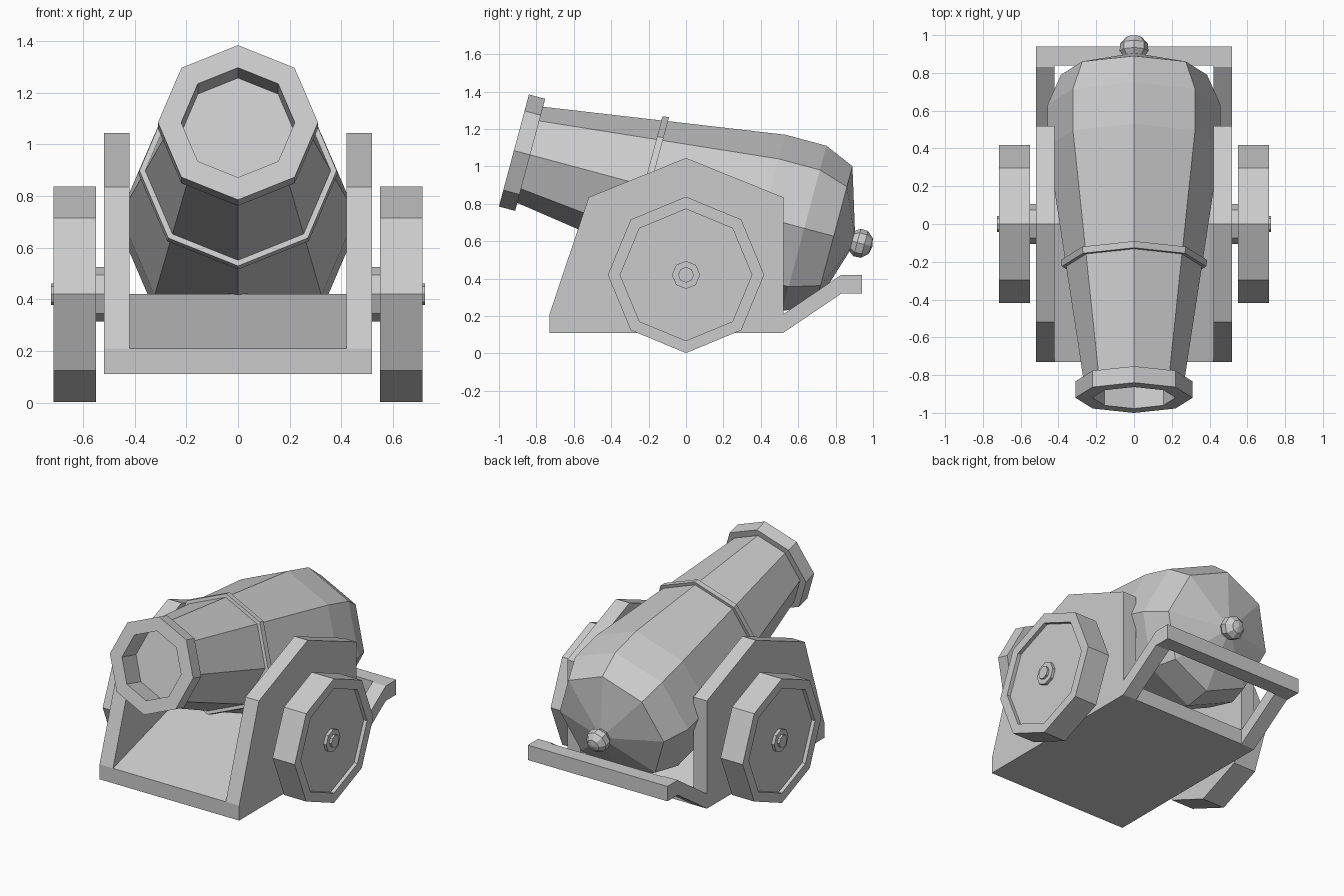
import bpy, bmesh
from math import radians, sin, cos, pi
from mathutils import Matrix

if "Cube" in bpy.data.objects:
    bpy.data.objects.remove(bpy.data.objects["Cube"])


def finish(name, bm):
    bmesh.ops.remove_doubles(bm, verts=bm.verts, dist=1e-5)
    bmesh.ops.recalc_face_normals(bm, faces=bm.faces)
    me = bpy.data.meshes.new(name)
    bm.to_mesh(me)
    bm.free()
    ob = bpy.data.objects.new(name, me)
    bpy.context.collection.objects.link(ob)
    return ob


def lathe(name, profile, matrix, n=8):
    """Turn (height, radius) points around local z; zero radius makes a pole."""
    bm = bmesh.new()
    rings = []
    for h, r in profile:
        if r == 0:
            rings.append([bm.verts.new((0, 0, h))] * n)
        else:
            rings.append([bm.verts.new((r * cos(2 * pi * k / n), r * sin(2 * pi * k / n), h))
                          for k in range(n)])
    for a, b in zip(rings, rings[1:]):
        for k in range(n):
            j = (k + 1) % n
            quad = list(dict.fromkeys((a[k], a[j], b[j], b[k])))
            bm.faces.new(quad)
    bm.transform(matrix)
    return finish(name, bm)


def slab(name, outline, x0, x1):
    """Extrude a (y, z) outline from x0 to x1."""
    bm = bmesh.new()
    face = bm.faces.new([bm.verts.new((x0, y, z)) for y, z in outline])
    ext = bmesh.ops.extrude_face_region(bm, geom=[face])
    verts = [v for v in ext["geom"] if isinstance(v, bmesh.types.BMVert)]
    bmesh.ops.translate(bm, verts=verts, vec=(x1 - x0, 0, 0))
    return finish(name, bm)


# Barrel, tilted up 15 degrees, measured from the muzzle backwards
tilt = Matrix.Translation((0, -0.92, 1.085)) @ Matrix.Rotation(radians(-105), 4, 'X')
lathe("barrel", [(0.155, 0), (0.155, 0.22), (0, 0.22), (0, 0.31), (0.09, 0.31),
                 (0.09, 0.266), (1.38, 0.457), (1.607, 0.457), (1.77, 0.387), (1.89, 0)], tilt)
lathe("barrel_band", [(0.72, 0.34), (0.72, 0.382), (0.755, 0.387), (0.755, 0.34), (0.72, 0.34)], tilt)
lathe("breech_knob", [(1.86, 0), (1.87, 0.055), (1.90, 0.076), (1.94, 0.074),
                      (1.975, 0.043), (1.985, 0)], tilt)

# Carriage: floor with a raised middle, side cheeks, tail arms and rear rail
slab("carriage_floor", [(-0.73, 0.11), (-0.73, 0.21), (0, 0.42), (0.52, 0.21), (0.52, 0.11)], -0.42, 0.42)
slab("rear_rail", [(0.84, 0.32), (0.84, 0.42), (0.94, 0.42), (0.94, 0.32)], -0.52, 0.52)
cheek = [(-0.73, 0.11), (-0.73, 0.21), (-0.52, 0.835), (0, 1.045), (0.52, 0.835), (0.52, 0.11)]
arm = [(0.52, 0.11), (0.52, 0.21), (0.83, 0.42), (0.84, 0.42), (0.84, 0.32), (0.83, 0.32)]

for side, s in (("right", 1), ("left", -1)):
    slab(side + "_cheek", cheek, s * 0.42, s * 0.52)
    slab(side + "_tail_arm", arm, s * 0.42, s * 0.52)
    # Wheel with recessed face and hub, and the axle stub behind it
    turn = Matrix.Translation((0, 0, 0.42)) @ Matrix.Rotation(radians(90 * s), 4, 'Y')
    lathe(side + "_wheel", [(0.55, 0), (0.55, 0.418), (0.715, 0.418), (0.715, 0.352), (0.69, 0.352),
                            (0.69, 0.075), (0.71, 0.075), (0.71, 0.042), (0.725, 0.042), (0.725, 0)], turn)
    lathe(side + "_axle", [(0.50, 0), (0.50, 0.105), (0.56, 0.105), (0.56, 0)], turn)
